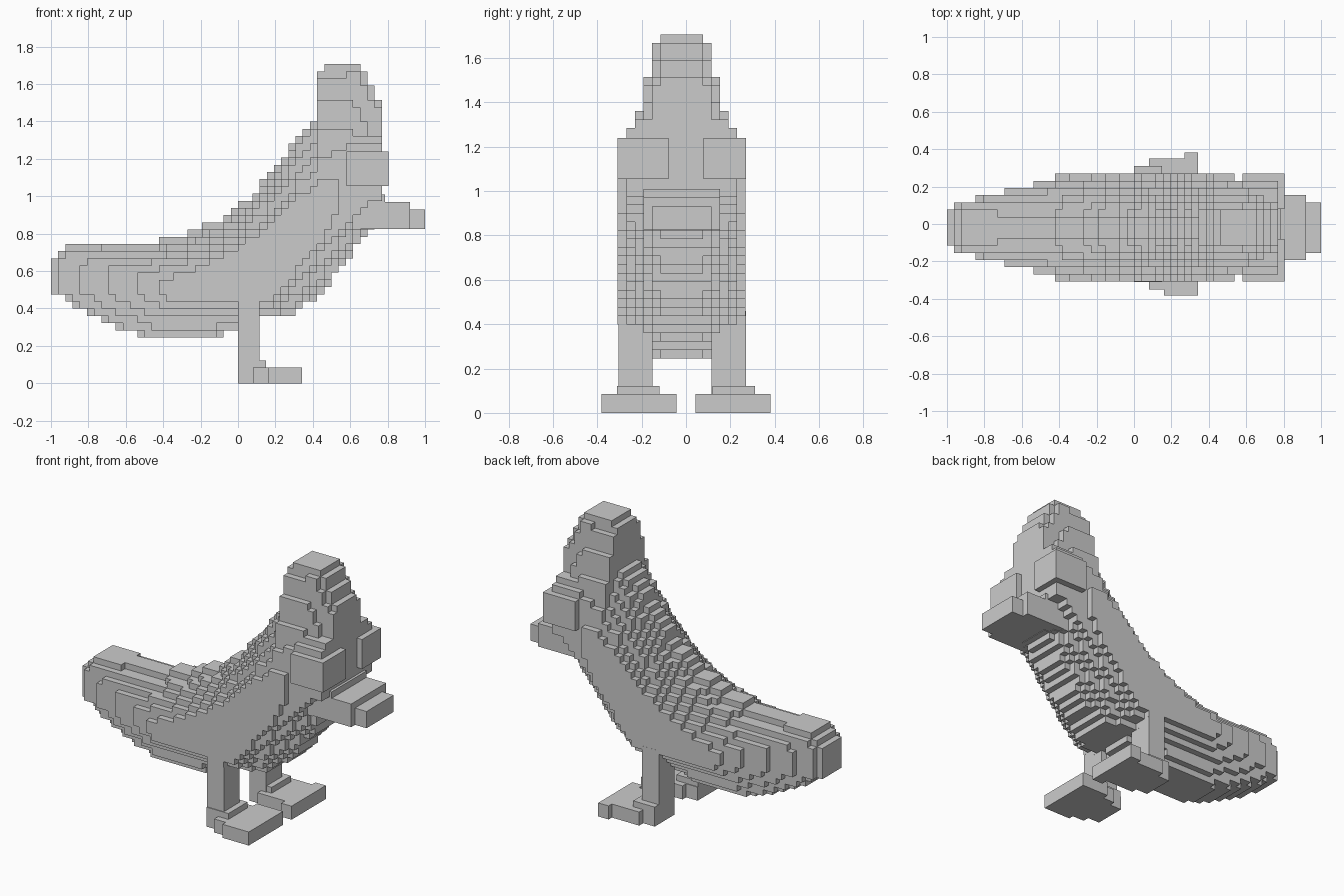
import bpy, bmesh
from math import radians
from mathutils import Vector

if "Cube" in bpy.data.objects:
    bpy.data.objects.remove(bpy.data.objects["Cube"])

H = 1 / 26                      # block size
ORIGIN = Vector((-1.0, 0.0, 0.014))


def inside(poly, x, z):
    hit = False
    for (x1, z1), (x2, z2) in zip(poly, poly[1:] + poly[:1]):
        if (z1 > z) != (z2 > z) and x < x1 + (z - z1) * (x2 - x1) / (z2 - z1):
            hit = not hit
    return hit


def fill(cells, poly, rows):
    """Fill a side-view outline with blocks on the given rows across the body."""
    for i in range(54):
        for k in range(46):
            if inside(poly, ORIGIN.x + (i + .5) * H, ORIGIN.z + (k + .5) * H):
                cells.update((i, j, k) for j in rows)


def rect(x1, x2, z1, z2):
    return [(x1, z1), (x2, z1), (x2, z2), (x1, z2)]


def add_object(name, bm):
    mesh = bpy.data.meshes.new(name)
    bm.to_mesh(mesh)
    bm.free()
    bpy.context.collection.objects.link(bpy.data.objects.new(name, mesh))


def block_mesh(name, cells):
    """Skin a set of blocks with only its outer faces."""
    bm = bmesh.new()
    for c in cells:
        for axis in range(3):
            for side in (0, 1):
                n = list(c)
                n[axis] += 2 * side - 1
                if tuple(n) in cells:
                    continue
                u, v = (axis + 1) % 3, (axis + 2) % 3
                corners = []
                for du, dv in ((0, 0), (1, 0), (1, 1), (0, 1)):
                    p = Vector(c)
                    p[axis] += side
                    p[u] += du
                    p[v] += dv
                    corners.append(bm.verts.new(ORIGIN + p * H))
                bm.faces.new(corners if side else corners[::-1])
    bmesh.ops.remove_doubles(bm, verts=bm.verts, dist=1e-4)
    bmesh.ops.dissolve_limit(bm, angle_limit=radians(1), verts=bm.verts, edges=bm.edges)
    add_object(name, bm)


def boxes(name, parts):
    bm = bmesh.new()
    for x1, x2, y1, y2, z1, z2 in parts:
        for v in bmesh.ops.create_cube(bm, size=1)["verts"]:
            v.co = Vector(((x1 + x2) / 2 + v.co.x * (x2 - x1),
                           (y1 + y2) / 2 + v.co.y * (y2 - y1),
                           (z1 + z2) / 2 + v.co.z * (z2 - z1)))
    add_object(name, bm)


# Side outlines: thin middle slice (outer) and widest slice (inner), point for point
outer = [(-1.0, .50), (-1.0, .66), (-.91, .72), (-.50, .75), (-.28, .80), (-.08, .88),
         (.08, 1.01), (.22, 1.17), (.34, 1.35), (.425, 1.42), (.425, 1.66), (.65, 1.70),
         (.775, 1.47), (.775, .93), (.65, .75), (.44, .48), (.28, .36), (.10, .34),
         (-.04, .285), (-.12, .25), (-.52, .25), (-.78, .36), (-.92, .44)]
inner = [(-.42, .49), (-.42, .54), (-.40, .56), (-.26, .60), (-.12, .66), (.02, .74),
         (.15, .83), (.25, .93), (.34, 1.02), (.42, 1.06), (.43, 1.09), (.54, 1.09),
         (.54, 1.05), (.54, .93), (.47, .79), (.29, .57), (.19, .45), (.11, .41),
         (.0, .43), (-.10, .43), (-.33, .43), (-.38, .46), (-.42, .48)]

# Body: outlines blended from thin to wide, each slice widening by a block per side
body = set()
for half, t in zip(range(1, 8), (0, .0, .07, .29, .52, .77, 1)):
    drop = .038 * (1 - t) if half > 1 else 0        # rounds off the ridge of the back
    poly = [(a + (c - a) * t, b + (d - b) * t - (drop if 3 <= n <= 8 else 0))
            for n, ((a, b), (c, d)) in enumerate(zip(outer, inner))]
    fill(body, poly, range(-1 - half, half))

# Raised tail tip and crown
fill(body, rect(-.925, -.73, .6, .745), range(-3, 2))
fill(body, rect(.46, .65, 1.6, 1.71), range(-3, 2))

# Breast side and lower face, up to the straight seam above the chest
fill(body, [(.11, .42), (.77, 1.01), (.77, 1.28), (.60, 1.28), (.46, 1.20), (.2, .9)], range(-7, 6))
fill(body, rect(.62, .775, 1.2, 1.32), range(-6, 5))
block_mesh("body", body)

# Cheek eyes
for name, y1, y2 in (("right_eye", -.308, -.08), ("left_eye", .08, .27)):
    boxes(name, [(.58, .805, y1, y2, 1.055, 1.24)])

# Beak
boxes("beak", [(.65, .92, -.192, .154, .825, .97), (.65, .785, -.192, .154, .95, 1.01),
               (.90, 1.0, -.154, .115, .825, .93)])

# Legs and widening feet
for name, s, shift in (("right", -1, -.035), ("left", 1, 0)):
    def span(a, b):
        return (a, b) if s > 0 else (-b, -a)
    boxes(name + "_leg", [(0, .115, *span(.115 - shift, .27 - shift), .08, .46),
                          (0, .15, *span(.12, .31), .08, .122)])
    boxes(name + "_foot", [(0, .08, *span(.115, .31), 0, .085),
                           (.08, .27, *span(.08, .35), 0, .085),
                           (.16 if s < 0 else .27, .342, *span(.042, .382), 0, .085)])
